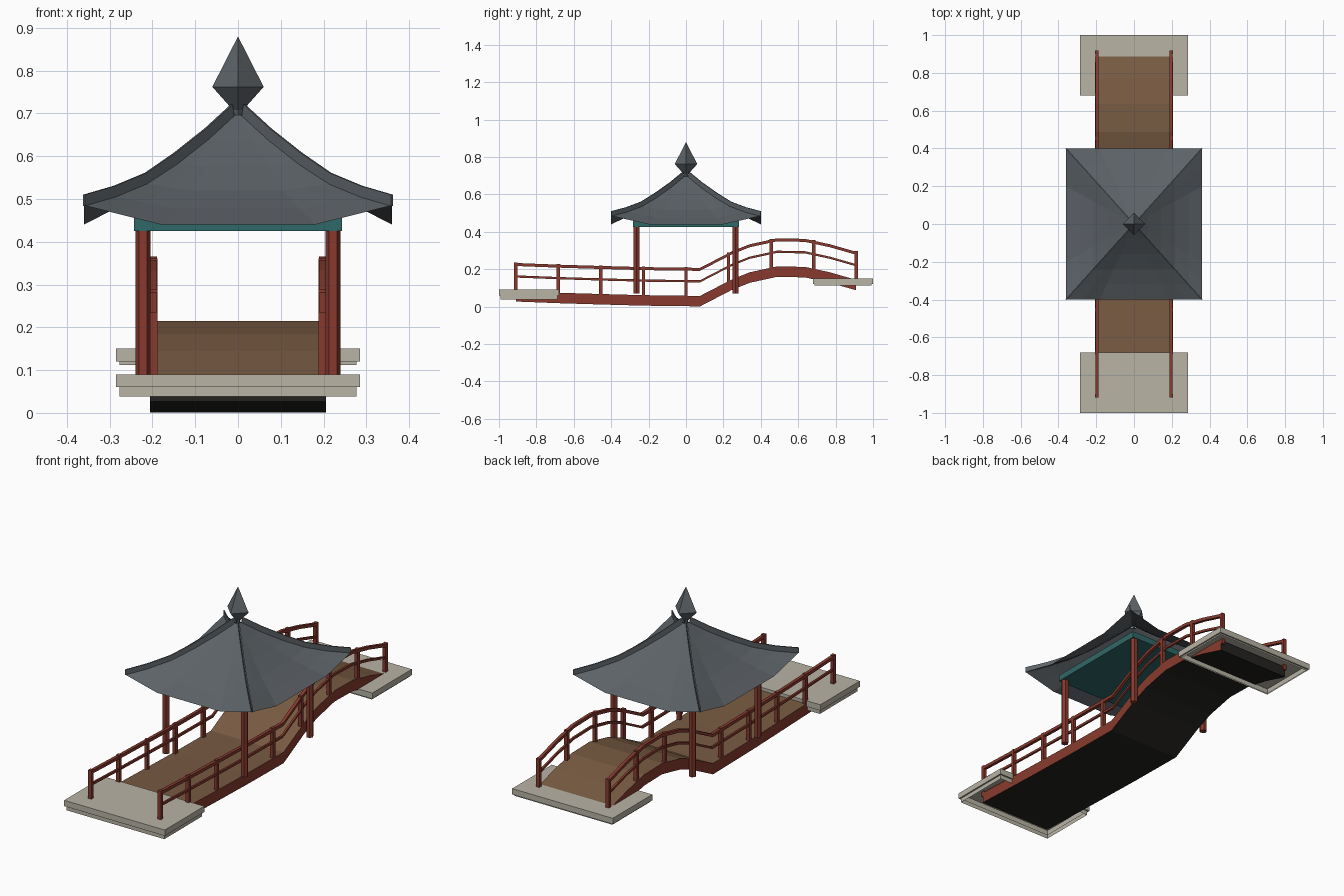
import bpy, bmesh, math

if "Cube" in bpy.data.objects:
    bpy.data.objects.remove(bpy.data.objects["Cube"])


def material(name, r, g, b):
    lin = [((c / 255 + 0.055) / 1.055) ** 2.4 for c in (r, g, b)]
    m = bpy.data.materials.new(name)
    m.diffuse_color = (*lin, 1)
    m.use_nodes = True
    m.node_tree.nodes["Principled BSDF"].inputs["Base Color"].default_value = m.diffuse_color
    return m


STONE = material("pale stone", 184, 179, 165)
ROOF = material("slate grey", 92, 98, 103)
WOOD = material("plank brown", 120, 91, 66)
RED = material("red paint", 136, 58, 46)
TEAL = material("teal paint", 48, 103, 103)
DARK = material("dark underside", 36, 35, 32)


def make(name, verts, faces, mats, rule=None, fix=True):
    """Mesh object from vertices and faces; rule picks a material per face."""
    me = bpy.data.meshes.new(name)
    me.from_pydata(verts, [], faces)
    bm = bmesh.new()
    bm.from_mesh(me)
    if fix:
        bmesh.ops.recalc_face_normals(bm, faces=bm.faces)
    bm.normal_update()
    if rule:
        for f in bm.faces:
            f.material_index = rule(f.normal)
    bm.to_mesh(me)
    bm.free()
    for m in mats:
        me.materials.append(m)
    ob = bpy.data.objects.new(name, me)
    bpy.context.collection.objects.link(ob)
    return ob


def strip(name, low, high, half, place, mats, rule=None):
    """Solid band between two (s, z) lines, given a width, put in space by place(s, w, z)."""
    verts, faces = [], []
    for (s0, z0), (s1, z1) in zip(low, high):
        verts += [place(s0, -half, z0), place(s0, half, z0),
                  place(s1, half, z1), place(s1, -half, z1)]
    n = len(low)
    for i in range(n - 1):
        a, b = 4 * i, 4 * i + 4
        for k in range(4):
            j = (k + 1) % 4
            faces.append((a + k, a + j, b + j, b + k))
    e = 4 * (n - 1)
    faces += [(0, 1, 2, 3), (e, e + 1, e + 2, e + 3)]
    return make(name, verts, faces, mats, rule)


def box(name, x0, x1, y0, y1, z0, z1, mat):
    return strip(name, [(y0, z0), (y1, z0)], [(y0, z1), (y1, z1)], (x1 - x0) / 2,
                 lambda s, w, z: ((x0 + x1) / 2 + w, s, z), [mat])


# Walkway profile: (y, top height)
PATH = [(-0.91, 0.083), (-0.68, 0.074), (-0.45, 0.067), (-0.23, 0.061), (0.075, 0.057),
        (0.245, 0.145), (0.34, 0.183), (0.487, 0.215), (0.636, 0.212),
        (0.77, 0.183), (0.91, 0.143)]


def path_z(y):
    for (a, za), (b, zb) in zip(PATH, PATH[1:]):
        if y <= b:
            return za + (zb - za) * (y - a) / (b - a)
    return PATH[-1][1]


def offset(dz):
    return [(y, z + dz) for y, z in PATH]


# Deck: brown top, red sides, dark underside and ends
def deck_rule(n):
    if abs(n.x) > 0.5:
        return 1
    return 0 if n.z > 0.3 else 2


strip("deck", offset(-0.056), PATH, 0.206, lambda s, w, z: (w, s, z),
      [WOOD, RED, DARK], deck_rule)

# Railings with square posts
for side, label in ((-1, "left"), (1, "right")):
    cx = side * 0.197
    for part, lo, hi, half in (("top_rail", 0.134, 0.150, 0.008),
                               ("middle_rail", 0.072, 0.084, 0.005)):
        strip(f"{label}_{part}", offset(lo), offset(hi), half,
              lambda s, w, z: (cx + w, s, z), [RED])
    for i in range(9):
        y = -0.91 + i * 0.2275
        z = path_z(y)
        box(f"{label}_rail_post", cx - 0.009, cx + 0.009, y - 0.009, y + 0.009,
            z - 0.02, z + 0.153, RED)


# Stepped stone landings, open underneath
def landing(name, y0, y1, levels):
    verts, faces = [], []
    for inset, z in levels:
        x = 0.285 - inset
        verts += [(-x, y0 + inset, z), (x, y0 + inset, z),
                  (x, y1 - inset, z), (-x, y1 - inset, z)]
    for r in range(len(levels) - 1):
        a = 4 * r
        for k in range(4):
            j = (k + 1) % 4
            faces.append((a + k, a + 4 + k, a + 4 + j, a + j))
    faces.append((0, 1, 2, 3))
    make(name, verts, faces, [STONE], fix=False)


landing("front_landing", -1.0, -0.68, [(0, 0.09), (0, 0.06), (0.008, 0.06), (0.008, 0.038)])
landing("back_landing", 0.68, 1.0, [(0, 0.15), (0, 0.12), (0.008, 0.12), (0.008, 0.112)])

# Six-sided pillars
for sx in (-1, 1):
    for sy in (-1, 1):
        verts = [(sx * 0.222 + 0.018 * math.cos(k * math.pi / 3),
                  sy * 0.264 + 0.018 * math.sin(k * math.pi / 3), z)
                 for z in (0.07, 0.43) for k in range(6)]
        faces = [(k, (k + 1) % 6, (k + 1) % 6 + 6, k + 6) for k in range(6)]
        faces += [tuple(range(5, -1, -1)), tuple(range(6, 12))]
        make("pillar", verts, faces, [RED])

# Ceiling beam block
box("ceiling_beam", -0.243, 0.243, -0.283, 0.283, 0.425, 0.457, TEAL)

# Swept roof: four curved slopes, eaves rising toward the corners
HX, HY = 0.36, 0.40
HIP = [(1.0, 0.485), (0.8, 0.506), (0.6, 0.536), (0.4, 0.583), (0.2, 0.640), (0.03, 0.696)]
US = (-1, -0.75, -0.5, 0, 0.5, 0.75, 1)


def roof_z(t, z, u):
    droop = min(1, (1 - abs(u)) / 0.5)
    return z - 0.045 * t ** 2 * droop


verts, faces = [], []
for q in range(4):
    base = len(verts)
    for t, z in HIP:
        for u in US:
            a, b = u * t, -t
            for _ in range(q):
                a, b = -b, a
            verts.append((a * HX, b * HY, roof_z(t, z, u)))
    w = len(US)
    for r in range(len(HIP) - 1):
        for c in range(w - 1):
            i = base + r * w + c
            faces.append((i, i + 1, i + w + 1, i + w))
make("roof", verts, faces, [ROOF], fix=False)

# Thin upright ridges along the four hips
for sx in (-1, 1):
    for sy in (-1, 1):
        length = math.hypot(HX, HY)
        dx, dy = sx * HX / length, sy * HY / length
        low = [(t * length, z - 0.002) for t, z in HIP]
        high = [(t * length + (0.006 if t < 0.5 else 0), z + 0.025) for t, z in HIP]
        strip("hip_ridge", low, high, 0.003,
              lambda s, w, z: (dx * s - dy * w, dy * s + dx * w, z), [ROOF])

# Four-sided pointed finial
rings = [(0.010, 0.69), (0.012, 0.708), (0.06, 0.762)]
verts = [(r * math.cos(k * math.pi / 2), r * math.sin(k * math.pi / 2), z)
         for r, z in rings for k in range(4)] + [(0, 0, 0.88)]
faces = [(4 * r + k, 4 * r + (k + 1) % 4, 4 * r + 4 + (k + 1) % 4, 4 * r + 4 + k)
         for r in range(2) for k in range(4)]
faces += [(8 + k, 8 + (k + 1) % 4, 12) for k in range(4)] + [(3, 2, 1, 0)]
make("finial", verts, faces, [ROOF])
